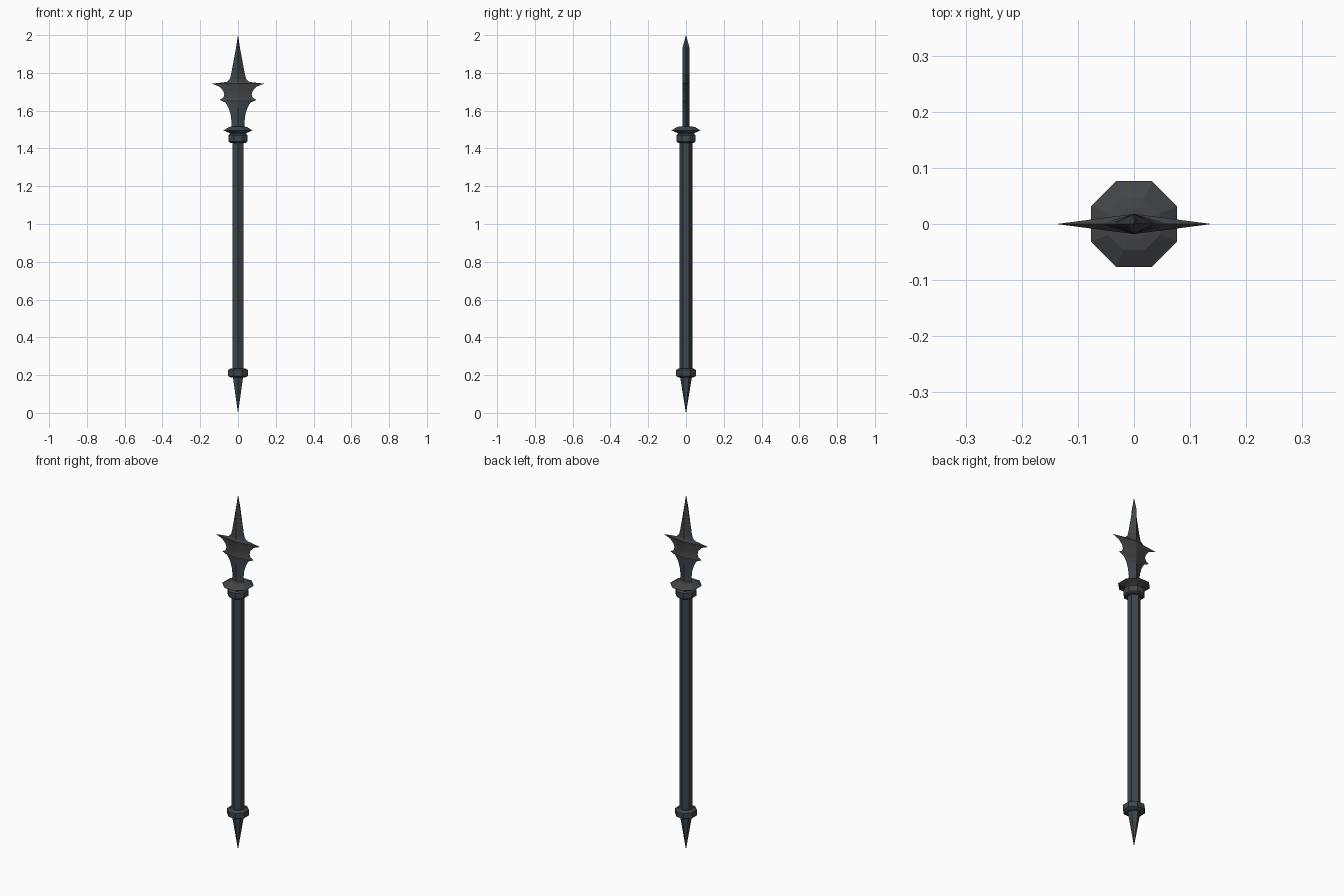
import bpy, bmesh, math

if "Cube" in bpy.data.objects:
    bpy.data.objects.remove(bpy.data.objects["Cube"])

iron = bpy.data.materials.new("dark iron")
iron.diffuse_color = (0.052, 0.060, 0.066, 1)
iron.use_nodes = True
iron.node_tree.nodes["Principled BSDF"].inputs["Base Color"].default_value = iron.diffuse_color


def finish(name, bm):
    bmesh.ops.remove_doubles(bm, verts=bm.verts, dist=1e-5)
    bmesh.ops.recalc_face_normals(bm, faces=bm.faces)
    me = bpy.data.meshes.new(name)
    bm.to_mesh(me)
    bm.free()
    me.materials.append(iron)
    ob = bpy.data.objects.new(name, me)
    bpy.context.collection.objects.link(ob)
    return ob


def skin(name, rings):
    """Join a stack of rings with flat faces and cap both ends."""
    bm = bmesh.new()
    rows = [[bm.verts.new(p) for p in ring] for ring in rings]
    n = len(rows[0])
    for a, b in zip(rows, rows[1:]):
        for i in range(n):
            j = (i + 1) % n
            bm.faces.new((a[i], a[j], b[j], b[i]))
    bm.faces.new(rows[0][::-1])
    bm.faces.new(rows[-1])
    return finish(name, bm)


def turned(name, sides, turn, profile):
    """Lathe a (radius, height) profile with few sides."""
    step = math.tau / sides
    return skin(name, [[(r * math.cos(turn + i * step), r * math.sin(turn + i * step), z)
                        for i in range(sides)] for r, z in profile])


E = math.pi / 8

# Hexagonal shaft
turned("shaft", 6, math.pi / 6, [(0.034, 0.19), (0.034, 1.46)])

# Lower spike and collar
turned("bottom_spike", 6, math.pi / 6, [(0.0005, 0.0), (0.032, 0.195)])
turned("lower_collar", 8, E, [(0.042, 0.188), (0.057, 0.196), (0.057, 0.226), (0.042, 0.236)])

# Upper collar and flared guard disc
turned("upper_collar", 8, E, [(0.045, 1.430), (0.055, 1.437), (0.055, 1.469), (0.045, 1.477)])
turned("guard_disc", 8, E, [(0.045, 1.475), (0.050, 1.482), (0.083, 1.496), (0.050, 1.514), (0.03, 1.517)])

# Blade: diamond cross-section following a barbed outline (half width, height)
outline = [(0.036, 1.510), (0.034, 1.540), (0.039, 1.580), (0.050, 1.615), (0.066, 1.643),
           (0.098, 1.657), (0.079, 1.667), (0.072, 1.684), (0.078, 1.705), (0.098, 1.727),
           (0.138, 1.743), (0.060, 1.752), (0.043, 1.768), (0.036, 1.795), (0.010, 1.935),
           (0.0004, 2.0)]
rings = []
for w, z in outline:
    t = 0.018 if z < 1.95 else 0.0004
    rings.append([(w, 0, z), (0, t, z), (-w, 0, z), (0, -t, z)])
skin("blade", rings)
